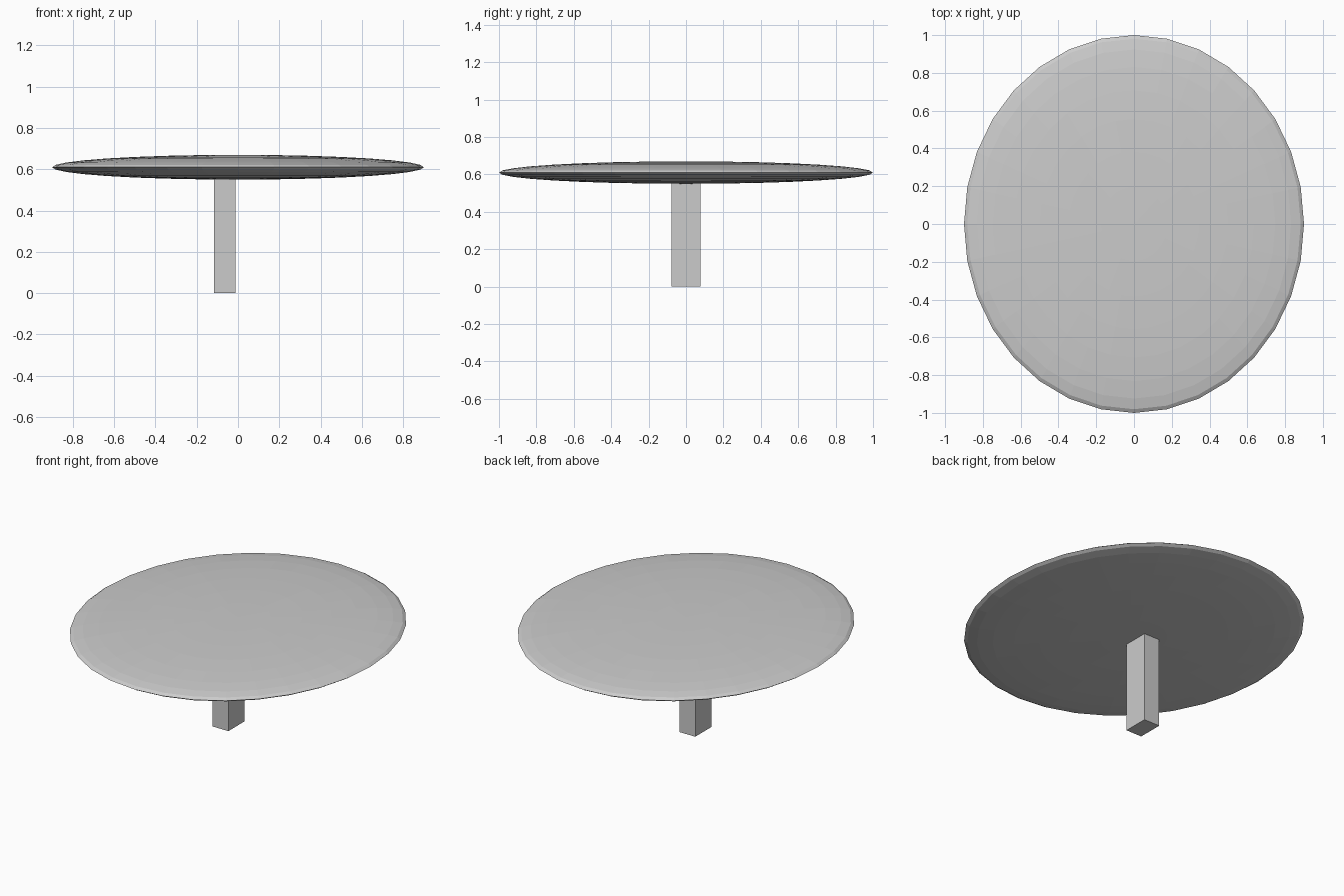
import bpy

if "Cube" in bpy.data.objects:
    bpy.data.objects.remove(bpy.data.objects["Cube"])

grey = bpy.data.materials.new("light grey")
grey.diffuse_color = (0.6, 0.6, 0.6, 1.0)
grey.use_nodes = True
grey.node_tree.nodes["Principled BSDF"].inputs["Base Color"].default_value = grey.diffuse_color


def finish(name, scale):
    obj = bpy.context.object
    obj.name = name
    obj.scale = scale
    bpy.ops.object.transform_apply(location=False, rotation=False, scale=True)
    obj.data.materials.append(grey)
    return obj


# Table top: flattened faceted sphere, slightly oval
bpy.ops.mesh.primitive_uv_sphere_add(segments=32, ring_count=16, radius=1,
                                     location=(0, 0, 0.61))
finish("table_top", (0.9, 1.0, 0.06))

# Post: slightly off-centre box, top just sunk into the table top
bpy.ops.mesh.primitive_cube_add(size=1, location=(-0.064, 0, 0.28))
finish("post", (0.106, 0.155, 0.56))
